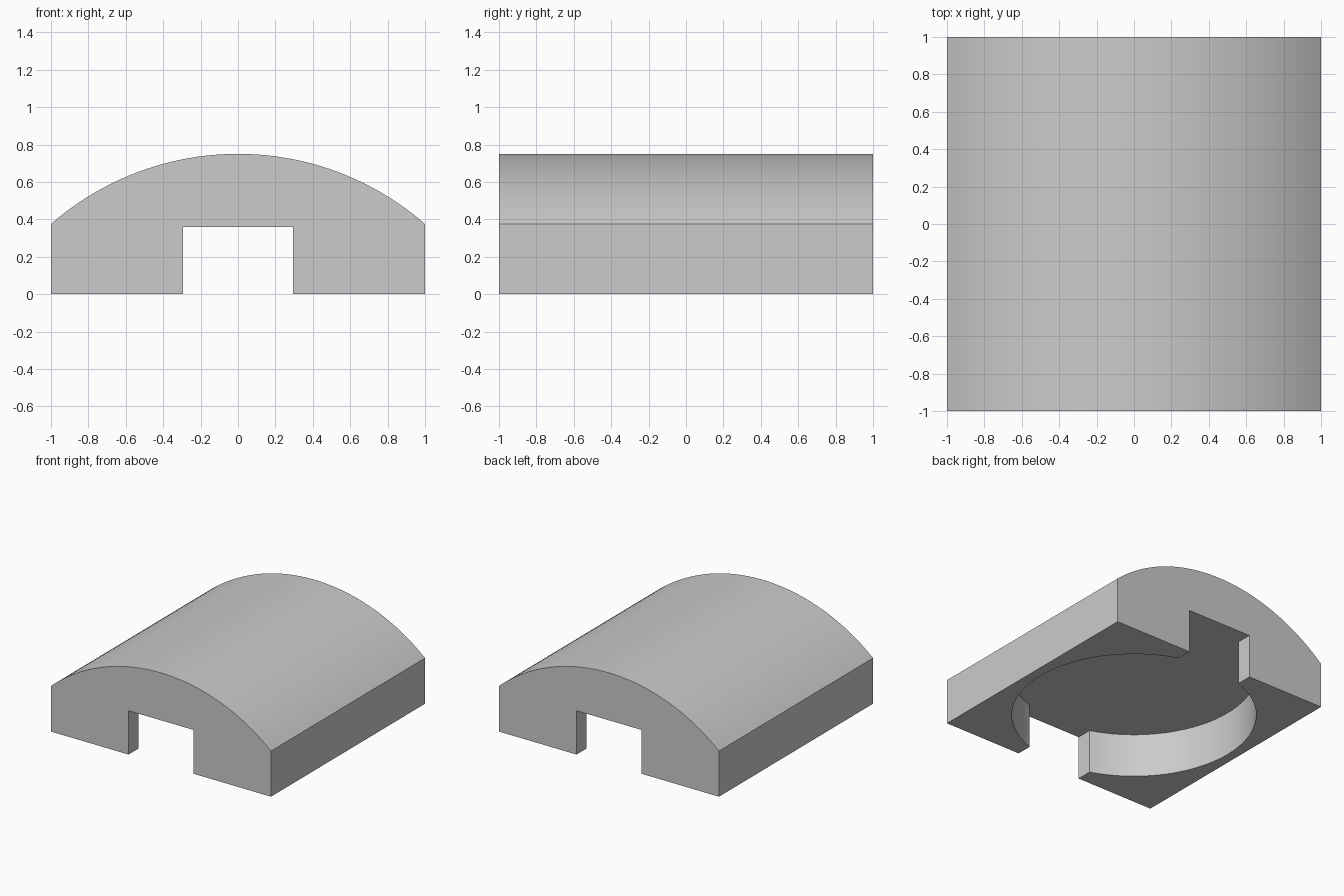
import bpy, bmesh, math
from mathutils import Matrix

if "Cube" in bpy.data.objects:
    bpy.data.objects.remove(bpy.data.objects["Cube"])

HALF, SIDE_H, TOP_H = 1.0, 0.375, 0.75     # block half width, side height, crown height
SLOT, POCKET_R, DEPTH = 0.295, 0.92, 0.36  # slot half width, pocket radius, recess height


def prism(name, outline, height, matrix):
    """Extrude a flat outline along local z and place it with a matrix."""
    bm = bmesh.new()
    face = bm.faces.new([bm.verts.new((u, v, 0)) for u, v in outline])
    ret = bmesh.ops.extrude_face_region(bm, geom=[face])
    top = [e for e in ret["geom"] if isinstance(e, bmesh.types.BMVert)]
    bmesh.ops.translate(bm, verts=top, vec=(0, 0, height))
    bmesh.ops.transform(bm, matrix=matrix, verts=bm.verts)
    bmesh.ops.recalc_face_normals(bm, faces=bm.faces)
    mesh = bpy.data.meshes.new(name)
    bm.to_mesh(mesh)
    bm.free()
    obj = bpy.data.objects.new(name, mesh)
    bpy.context.collection.objects.link(obj)
    return obj


def arc(radius, start, end, steps, cy=0.0):
    return [(radius * math.cos(a), cy + radius * math.sin(a))
            for a in (start + (end - start) * i / steps for i in range(steps + 1))]


# Arched block: rectangular sides under a shallow circular crown
rise = TOP_H - SIDE_H
crown_r = (HALF ** 2 + rise ** 2) / (2 * rise)
half_angle = math.asin(HALF / crown_r)
crown = arc(crown_r, math.pi / 2 - half_angle, math.pi / 2 + half_angle, 48, TOP_H - crown_r)
block = prism("arched_block", [(-HALF, 0), (HALF, 0)] + crown, 2 * HALF,
              Matrix.Translation((0, HALF, 0)) @ Matrix.Rotation(math.pi / 2, 4, "X"))

# Recess: round pocket joined with a straight slot running front to back
a = math.acos(SLOT / POCKET_R)
outline = ([(SLOT, -1.2)] + arc(POCKET_R, -a, a, 48) + [(SLOT, 1.2), (-SLOT, 1.2)]
           + arc(POCKET_R, math.pi - a, math.pi + a, 48) + [(-SLOT, -1.2)])
cutter = prism("recess_cutter", outline, DEPTH + 0.2, Matrix.Translation((0, 0, -0.2)))
cutter.hide_render = True
cutter.hide_set(True)

cut = block.modifiers.new("recess", "BOOLEAN")
cut.operation = "DIFFERENCE"
cut.solver = "EXACT"
cut.object = cutter

# Single grey material
grey = bpy.data.materials.new("light_grey")
grey.diffuse_color = (0.6, 0.6, 0.6, 1)
grey.use_nodes = True
grey.node_tree.nodes["Principled BSDF"].inputs["Base Color"].default_value = grey.diffuse_color
block.data.materials.append(grey)

bpy.context.view_layer.objects.active = block
block.select_set(True)
bpy.ops.object.modifier_apply(modifier=cut.name)
bpy.data.objects.remove(cutter)
bpy.ops.object.shade_smooth_by_angle(angle=math.radians(25))
